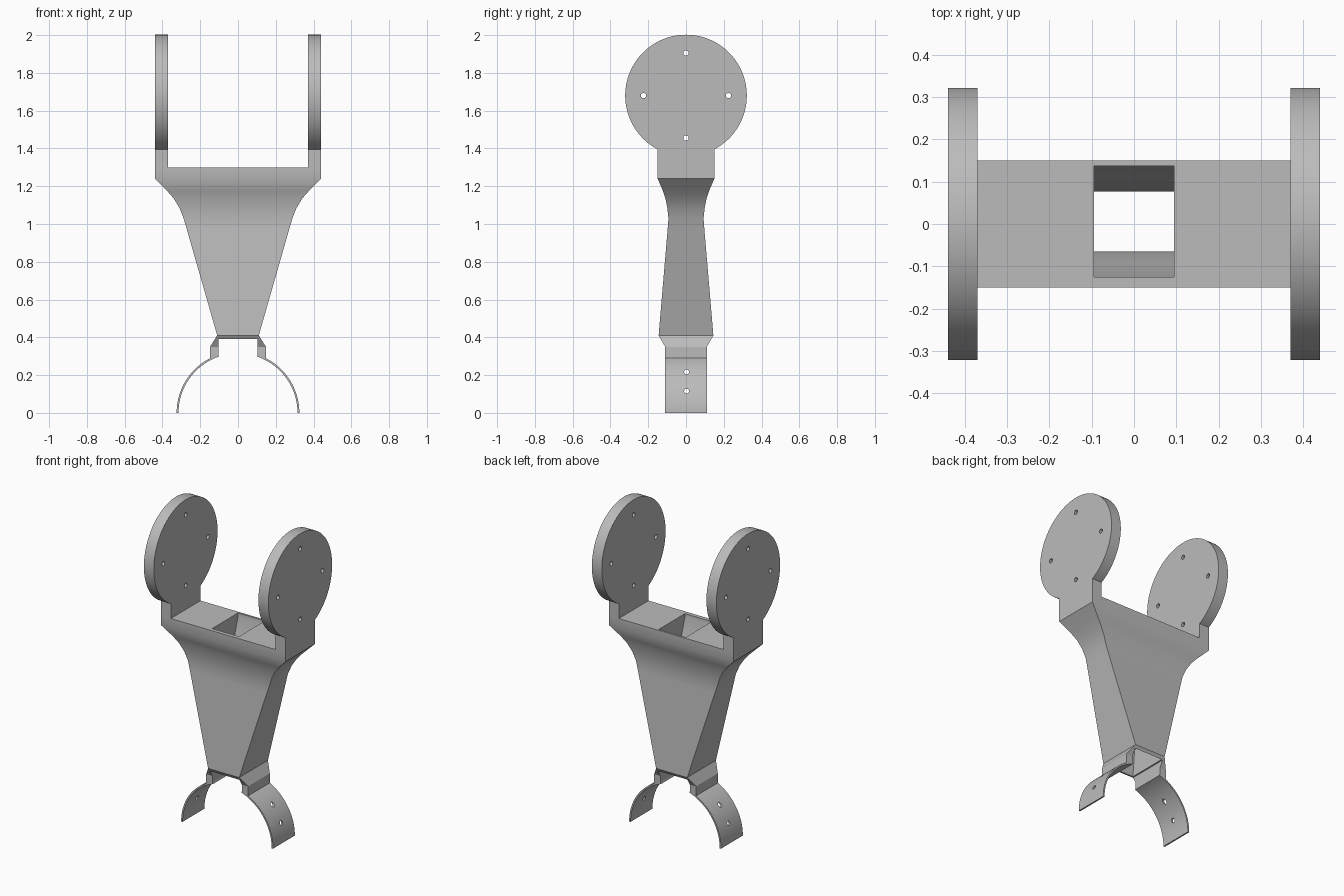
import bpy, bmesh, math
from mathutils import Matrix

if "Cube" in bpy.data.objects:
    bpy.data.objects.remove(bpy.data.objects["Cube"])

grey = bpy.data.materials.new("plain grey")
grey.use_nodes = True
colour = (0.5, 0.5, 0.5, 1)
grey.diffuse_color = colour
grey.node_tree.nodes["Principled BSDF"].inputs["Base Color"].default_value = colour


def finish(name, bm):
    bmesh.ops.recalc_face_normals(bm, faces=bm.faces)
    mesh = bpy.data.meshes.new(name)
    bm.to_mesh(mesh)
    bm.free()
    mesh.materials.append(grey)
    obj = bpy.data.objects.new(name, mesh)
    bpy.context.collection.objects.link(obj)
    return obj


def loft(name, sections):
    """Stack rectangles given as (half x, y min, y max, z)."""
    bm = bmesh.new()
    rings = [[bm.verts.new(p) for p in ((-x, a, z), (x, a, z), (x, b, z), (-x, b, z))]
             for x, a, b, z in sections]
    for low, high in zip(rings, rings[1:]):
        for i in range(4):
            j = (i + 1) % 4
            bm.faces.new((low[i], low[j], high[j], high[i]))
    bm.faces.new(rings[0])
    bm.faces.new(rings[-1])
    return finish(name, bm)


def extrude(name, outline, direction):
    bm = bmesh.new()
    face = bm.faces.new([bm.verts.new(p) for p in outline])
    result = bmesh.ops.extrude_face_region(bm, geom=[face])
    verts = [v for v in result["geom"] if isinstance(v, bmesh.types.BMVert)]
    bmesh.ops.translate(bm, verts=verts, vec=direction)
    return finish(name, bm)


def cylinder(name, radius, length, centre, axis, sides):
    bm = bmesh.new()
    turn = Matrix.Rotation(math.pi / 2, 4, axis)
    bmesh.ops.create_cone(bm, cap_ends=True, segments=sides, radius1=radius, radius2=radius,
                          depth=length, matrix=Matrix.Translation(centre) @ turn)
    return finish(name, bm)


def cut(obj, cutters):
    """Subtract each cutter, bake the result and drop the cutters."""
    for cutter in cutters:
        cutter.hide_render = True
        mod = obj.modifiers.new("cut", "BOOLEAN")
        mod.operation, mod.solver, mod.object = "DIFFERENCE", "EXACT", cutter
    bpy.context.view_layer.update()
    graph = bpy.context.evaluated_depsgraph_get()
    mesh = bpy.data.meshes.new_from_object(obj.evaluated_get(graph))
    obj.modifiers.clear()
    obj.data = mesh
    for cutter in cutters:
        bpy.data.objects.remove(cutter)


def smooth(obj):
    bpy.ops.object.select_all(action="DESELECT")
    obj.select_set(True)
    bpy.context.view_layer.objects.active = obj
    bpy.ops.object.shade_smooth_by_angle(angle=math.radians(25))


# Flared body with top plate and the two clamp feet (half x, half y, z)
profile = [(.148, .11, .27), (.148, .11, .35), (.11, .145, .41), (.272, .097, .975),
           (.288, .093, 1.03), (.31, .099, 1.085), (.34, .109, 1.135),
           (.375, .122, 1.175), (.44, .15, 1.24), (.44, .15, 1.30)]
body = loft("body", [(x, -y, y, z) for x, y, z in profile])

# Square channel following the waist, gap between the feet, round clamp seat
channel = [(.13, .37), (.127, .41), (.077, .975), (.071, 1.04), (.078, 1.1),
           (.099, 1.18), (.131, 1.28), (.131, 1.32)]
cut(body, [
    loft("channel_cutter", [(.095, .006 - y, .006 + y, z) for y, z in channel]),
    loft("gap_cutter", [(.104, -.3, .3, .1), (.104, -.3, .3, .39)]),
    cylinder("seat_cutter", .318, 1, (0, 0, 0), "X", 128),
])
smooth(body)

STEPS = 24
for name, side in (("left", 1), ("right", -1)):
    # Thin curved clamp strap with two screw holes
    end = math.acos(.104 / .325)
    arc = [end * i / STEPS for i in range(STEPS + 1)]
    outline = [(side * .325 * math.cos(a), -.11, .325 * math.sin(a)) for a in arc]
    outline += [(side * .315 * math.cos(a), -.11, .315 * math.sin(a)) for a in reversed(arc)]
    strap = extrude(name + "_strap", outline, (0, .22, 0))
    cut(strap, [cylinder("screw_cutter", .013, .3, (side * .3, .003, z), "Y", 20)
                for z in (.115, .217)])
    smooth(strap)

    # Round mounting plate on a short post, with four screw holes
    radius, height = .322, 1.68
    start = math.asin(.15 / radius)
    sweep = 2 * math.pi - 2 * start
    angles = [start + sweep * i / 96 for i in range(97)]
    outline = [(side * .37, radius * math.sin(a), height - radius * math.cos(a)) for a in angles]
    outline += [(side * .37, -.15, 1.30), (side * .37, .15, 1.30)]
    plate = extrude(name + "_mounting_plate", outline, (side * .07, 0, 0))
    cut(plate, [cylinder("screw_cutter", .014, .3, (side * .4, y, height + z), "Y", 20)
                for y, z in ((.225, 0), (-.225, 0), (0, .225), (0, -.225))])
    smooth(plate)
